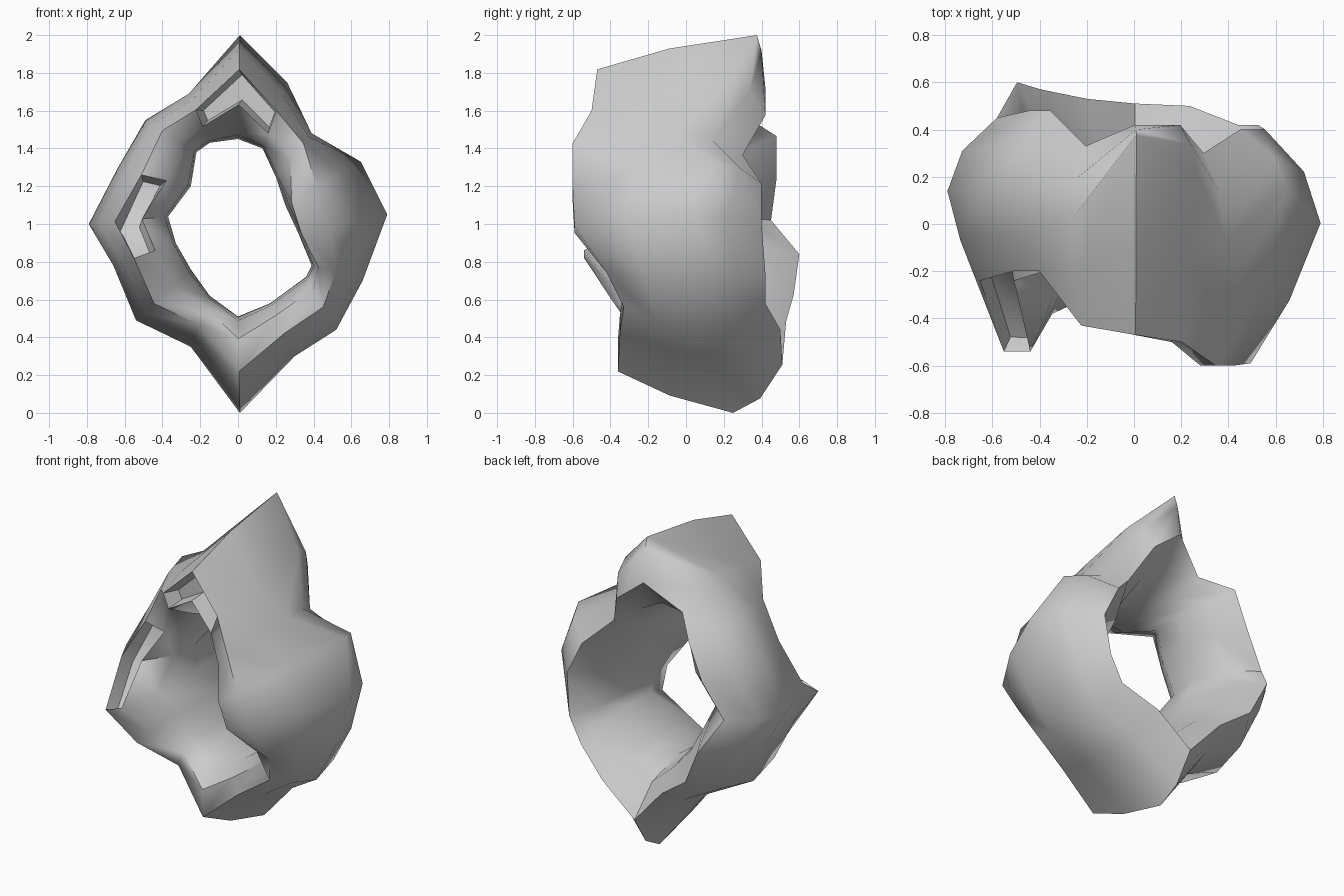
import bpy
import bmesh
import math

cube = bpy.data.objects.get("Cube")
if cube:
    bpy.data.objects.remove(cube, do_unlink=True)

# Single stone-grey colour
GREY = (0.6, 0.6, 0.6, 1)
stone = bpy.data.materials.new("stone_grey")
stone.use_nodes = True
stone.diffuse_color = GREY
stone.node_tree.nodes["Principled BSDF"].inputs["Base Color"].default_value = GREY

# Stations clockwise from the crown:
# outer x, outer z, inner x, inner z, front y, back y, front rim place, crest depth
STATIONS = [
    (.01, 2, 0, 1.45, -.47, .42, .5, .95),
    (.26, 1.75, .13, 1.4, -.5, .42, .4, .8),
    (.39, 1.48, .2, 1.25, -.6, .3, .6, .6),
    (.65, 1.33, .25, 1.1, -.6, .4, .25, .75),
    (.79, 1.05, .32, .95, -.59, .4, .2, .6),
    (.66, .7, .39, .78, -.42, .42, .3, .55),
    (.52, .44, .36, .72, -.33, .42, .4, .5),
    (.3, .3, .17, .58, -.35, .5, .4, .55),
    (.01, 0, 0, .51, -.36, .51, .4, .7),
    (-.25, .35, -.15, .62, -.3, .53, .4, .55),
    (-.54, .49, -.25, .76, -.38, .57, .5, .5),
    (-.66, .78, -.33, .9, -.54, .6, .5, .6),
    (-.79, 1, -.37, 1.04, -.24, .45, .5, .55),
    (-.64, 1.29, -.25, 1.2, -.2, .48, .5, .5),
    (-.49, 1.55, -.22, 1.38, -.2, .48, .5, .5),
    (-.26, 1.69, -.15, 1.43, -.43, .33, .5, .6),
]


def cross_section(rim, crest):
    """Loop of (inner-to-outer, front-to-back) places around the tube."""
    return [
        (rim - .17, 0),
        (rim + .17, 0),
        (min((rim + 1) / 2 + .12, .92), crest * .45),
        (1, crest),
        (.85, (1 + crest) / 2 + .05 * (1 - crest)),
        (.5, 1),
        (.15, .8),
        (0, .5),
        (.04, .2),
    ]


def station_ring(bm, station):
    outer_x, outer_z, inner_x, inner_z, front, back, rim, crest = station
    ring = []
    for u, v in cross_section(rim, crest):
        x = inner_x + (outer_x - inner_x) * u
        z = inner_z + (outer_z - inner_z) * u
        ring.append(bm.verts.new((x, front + (back - front) * v, z)))
    return ring


# Tube skinned through all the stations
bm = bmesh.new()
rings = [station_ring(bm, station) for station in STATIONS]
front_faces = []
for i, ring in enumerate(rings):
    following = rings[(i + 1) % len(rings)]
    for j in range(len(ring)):
        k = (j + 1) % len(ring)
        face = bm.faces.new((ring[j], ring[k], following[k], following[j]))
        if j == 0:
            front_faces.append(face)
bmesh.ops.recalc_face_normals(bm, faces=bm.faces[:])


# Hollows sunk into the front rim: crown and one side
def sink(indices, margin, depth):
    bmesh.ops.inset_region(bm, faces=[front_faces[i] for i in indices],
                           thickness=margin, depth=-depth, use_even_offset=True)


sink((len(rings) - 1, 0), .02, .1)
sink((11, 12), .02, .08)

mesh = bpy.data.meshes.new("lumpy_ring")
bm.to_mesh(mesh)
bm.free()
mesh.materials.append(stone)
body = bpy.data.objects.new("lumpy_ring", mesh)
bpy.context.collection.objects.link(body)

# Soft shading with sharp folds
bpy.ops.object.select_all(action="DESELECT")
body.select_set(True)
bpy.context.view_layer.objects.active = body
bpy.ops.object.shade_smooth_by_angle(angle=math.radians(65))
